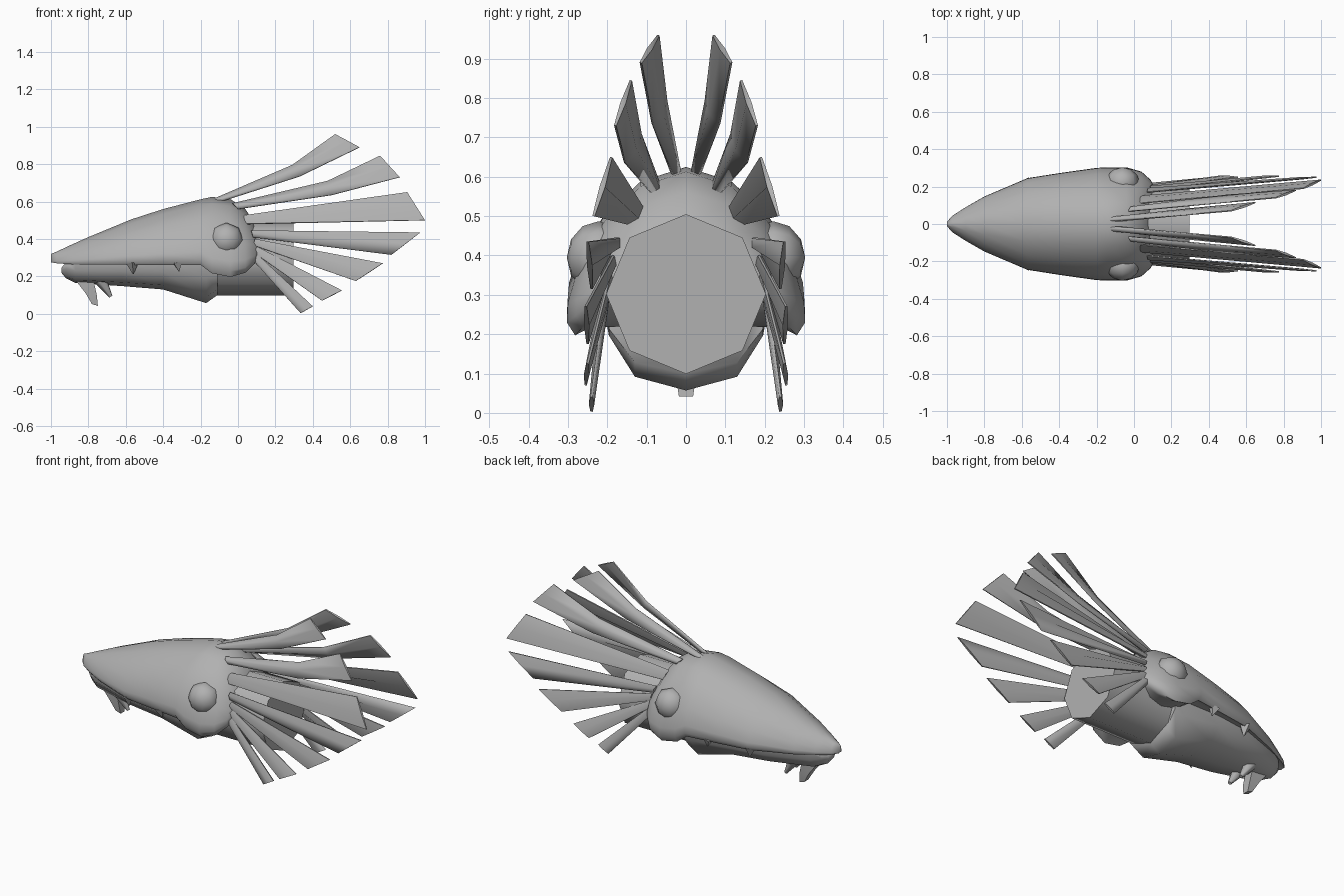
import bpy, bmesh, math
from mathutils import Vector

if "Cube" in bpy.data.objects:
    bpy.data.objects.remove(bpy.data.objects["Cube"])

grey = bpy.data.materials.new("dark_grey")
grey.diffuse_color = (.44, .44, .44, 1)
grey.use_nodes = True
grey.node_tree.nodes["Principled BSDF"].inputs["Base Color"].default_value = grey.diffuse_color


def finish(name, bm, angle=40):
    bmesh.ops.recalc_face_normals(bm, faces=bm.faces)
    me = bpy.data.meshes.new(name)
    bm.to_mesh(me)
    bm.free()
    me.materials.append(grey)
    ob = bpy.data.objects.new(name, me)
    bpy.context.collection.objects.link(ob)
    bpy.ops.object.select_all(action='DESELECT')
    ob.select_set(True)
    bpy.context.view_layer.objects.active = ob
    bpy.ops.object.shade_smooth_by_angle(angle=math.radians(angle))
    return ob


def bridge(name, rings, angle=40):
    """Skin a series of equal-sized point rings and cap both ends."""
    bm = bmesh.new()
    vs = [[bm.verts.new(p) for p in r] for r in rings]
    n = len(vs[0])
    for a, b in zip(vs, vs[1:]):
        for i in range(n):
            j = (i + 1) % n
            bm.faces.new((a[i], a[j], b[j], b[i]))
    bm.faces.new(vs[0])
    bm.faces.new(vs[-1])
    return finish(name, bm, angle)


def loft(name, half, stations, angle=40):
    """half: right half of a profile (first and last on the centre line);
    stations: x, half width, bottom z, top z."""
    full = half + [(-u, v) for u, v in half[-2:0:-1]]
    rings = [[(x, u * w, zb + v * (zt - zb)) for u, v in full]
             for x, w, zb, zt in stations]
    return bridge(name, rings, angle)


def spike(name, base, tip, r1, r2, sides=6):
    """Tapered tooth between two points."""
    base, tip = Vector(base), Vector(tip)
    q = Vector((0, 0, 1)).rotation_difference(tip - base)
    rings = [[c + q @ Vector((r * math.cos(2 * math.pi * i / sides),
                              r * math.sin(2 * math.pi * i / sides), 0))
              for i in range(sides)] for c, r in ((base, r1), (tip, r2))]
    return bridge(name, rings, 65)


# Upper skull with overhanging lip and drooping cheeks
loft("skull",
     [(0, .06), (.8, .05), (.93, 0), (1, .08), (.99, .2), (.89, .45),
      (.68, .7), (.38, .91), (0, 1)],
     [(-1, .012, .275, .32), (-.97, .045, .27, .332), (-.9, .09, .265, .365),
      (-.8, .147, .263, .41), (-.57, .245, .262, .505), (-.4, .272, .262, .56),
      (-.2, .3, .262, .612), (-.14, .303, .217, .625), (-.04, .303, .197, .613),
      (.04, .28, .22, .56), (.09, .235, .27, .48), (.115, .18, .33, .42)], 65)

# Lower jaw
loft("lower_jaw",
     [(0, 0), (.65, .15), (.98, .6), (1, 1), (0, 1)],
     [(-.945, .03, .22, .245), (-.92, .06, .19, .275), (-.87, .095, .165, .275),
      (-.62, .18, .148, .28), (-.4, .205, .13, .285), (-.17, .2, .057, .29),
      (-.11, .2, .1, .29)], 60)

# Octagonal neck stump
neck = [[(x, .203 * math.sin(i * math.pi / 4), .302 + .203 * math.cos(i * math.pi / 4))
         for i in range(8)] for x in (-.12, .297)]
bridge("neck", neck, 50)

# Crest spines: pairs of (upper edge point, lower edge point) from root to tip
spines = [
    [((-.13, .02, .615), (-.09, .03, .6)), ((.29, .05, .795), (.33, .085, .735)),
     ((.52, .07, .96), (.65, .115, .89))],
    [((-.03, .07, .59), (0, .09, .56)), ((.48, .115, .71), (.5, .155, .635)),
     ((.76, .14, .845), (.865, .18, .73))],
    [((.03, .11, .525), (.04, .15, .48)), ((.905, .19, .65), (1, .235, .5))],
    [((.07, .17, .445), (.08, .19, .41)), ((.975, .25, .435), (.82, .24, .315))],
    [((.09, .185, .4), (.085, .195, .365)), ((.775, .255, .27), (.63, .25, .175))],
    [((.09, .19, .365), (.08, .2, .33)), ((.555, .25, .125), (.45, .255, .07))],
    [((.085, .2, .335), (.065, .21, .305)), ((.4, .24, .04), (.335, .24, .003))],
]
for side, label in ((1, "left"), (-1, "right")):
    for k, st in enumerate(spines):
        pts = [(Vector(a), Vector(b)) for a, b in st]
        axis = pts[-1][0] - pts[0][0]
        rings = []
        for i, (a, b) in enumerate(pts):
            # lens-shaped section: thin edges, thicker middle
            n = axis.cross(b - a).normalized()
            t = .015 - .008 * i / (len(pts) - 1)
            m, e = (a + b) / 2, n * .003
            ring = [a + e, m + n * t, b + e, b - e, m - n * t, a - e]
            rings.append([(p.x, p.y * side, p.z) for p in ring])
        bridge(f"crest_spine_{label}_{k + 1}", rings, 75)

    # Eye
    bm = bmesh.new()
    bmesh.ops.create_uvsphere(bm, u_segments=8, v_segments=6, radius=.092)
    for v in bm.verts:
        x, y, z = v.co
        v.co = (x - .062, z * .88 + side * .222, y + .395)
    finish(f"eye_{label}", bm, 60)

    # Upper teeth and small chin barb
    spike(f"tooth_front_{label}", (-.565, side * .215, .275), (-.56, side * .21, .212), .035, .002, 4)
    spike(f"tooth_rear_{label}", (-.325, side * .255, .275), (-.315, side * .25, .225), .03, .002, 4)
    spike(f"chin_barb_{label}", (-.735, side * .05, .18), (-.68, side * .045, .092), .034, .01)

# Large central chin barb
bridge("chin_barb_centre", [
    [(x - w, -h, z + .01), (x + w, -h, z), (x + w, h, z), (x - w, h, z + .01)]
    for x, z, w, h in ((-.83, .19, .055, .03), (-.785, .1, .03, .027), (-.765, .042, .016, .018))], 30)
